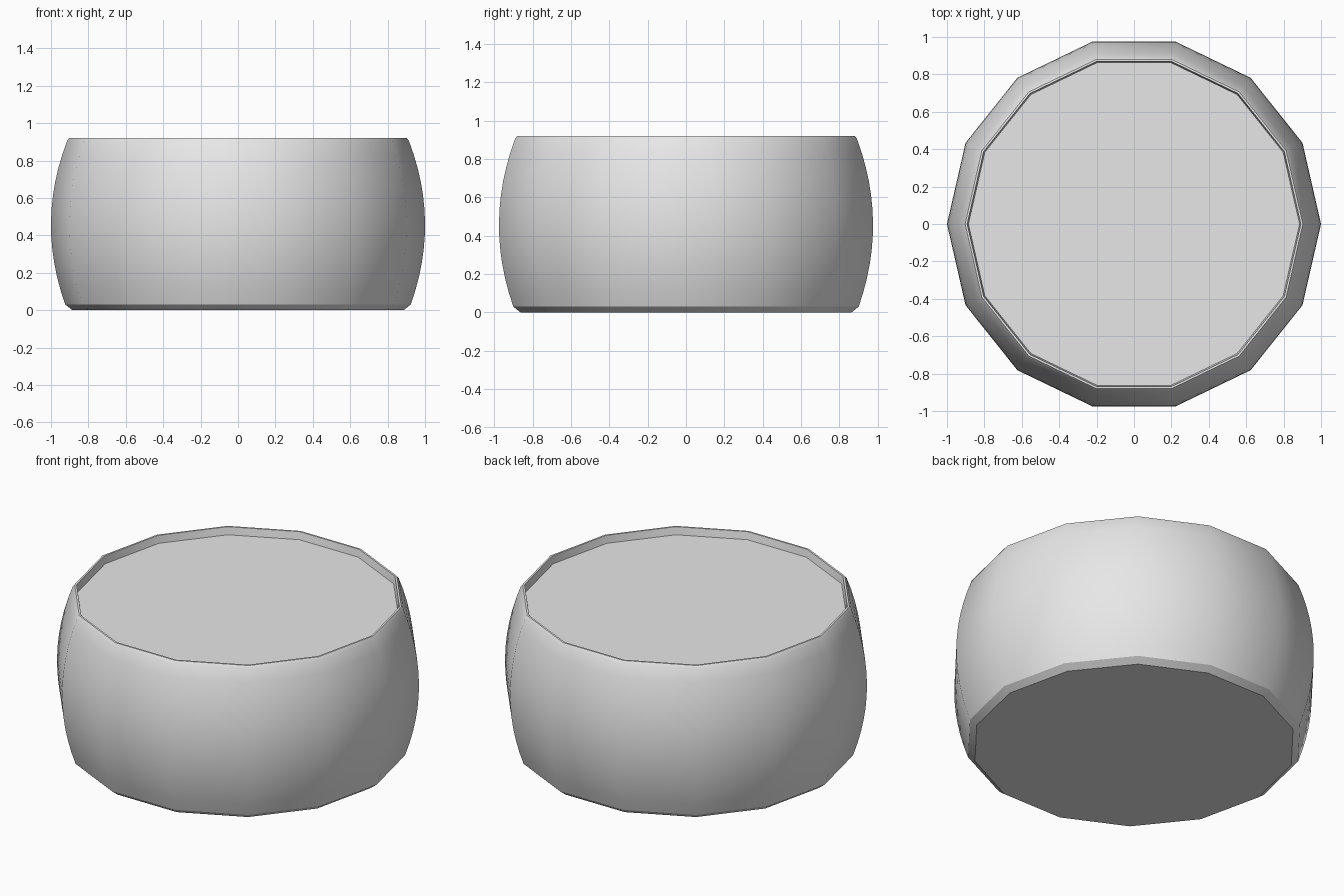
import bpy
import bmesh
from math import cos, sin, pi, radians

cube = bpy.data.objects.get("Cube")
if cube:
    bpy.data.objects.remove(cube, do_unlink=True)

SIDES = 14
WALL_STEPS = 12
MIDDLE, BULGE = 0.455, 0.425
WALL_BOTTOM, WALL_TOP = 0.03, 0.905

grey = bpy.data.materials.new("plain grey")
grey.use_nodes = True
colour = (0.8, 0.8, 0.8, 1)
grey.diffuse_color = colour
grey.node_tree.nodes["Principled BSDF"].inputs["Base Color"].default_value = colour


def wall_point(i):
    z = WALL_BOTTOM + (WALL_TOP - WALL_BOTTOM) * i / WALL_STEPS
    return 1 - BULGE * (z - MIDDLE) ** 2, z


# Profile: bottom chamfer, bulging wall, narrow rim, recessed top
profile = [(0.885, 0)]
profile += [wall_point(i) for i in range(WALL_STEPS + 1)]
profile += [(0.903, 0.92), (0.892, 0.92), (0.885, 0.875)]

# Sweep the profile around the axis and cap both ends
bm = bmesh.new()
rings = []
for r, z in profile:
    angles = [2 * pi * k / SIDES for k in range(SIDES)]
    rings.append([bm.verts.new((r * cos(a), r * sin(a), z)) for a in angles])
for low, high in zip(rings, rings[1:]):
    for k in range(SIDES):
        n = (k + 1) % SIDES
        bm.faces.new((low[k], low[n], high[n], high[k]))
bm.faces.new(rings[0][::-1])
bm.faces.new(rings[-1])

mesh = bpy.data.meshes.new("barrel_body")
bm.to_mesh(mesh)
bm.free()
mesh.materials.append(grey)
body = bpy.data.objects.new("barrel_body", mesh)
bpy.context.collection.objects.link(body)

# Smooth wall with crisp rim and base edges
bpy.ops.object.select_all(action="DESELECT")
body.select_set(True)
bpy.context.view_layer.objects.active = body
bpy.ops.object.shade_smooth_by_angle(angle=radians(30))
